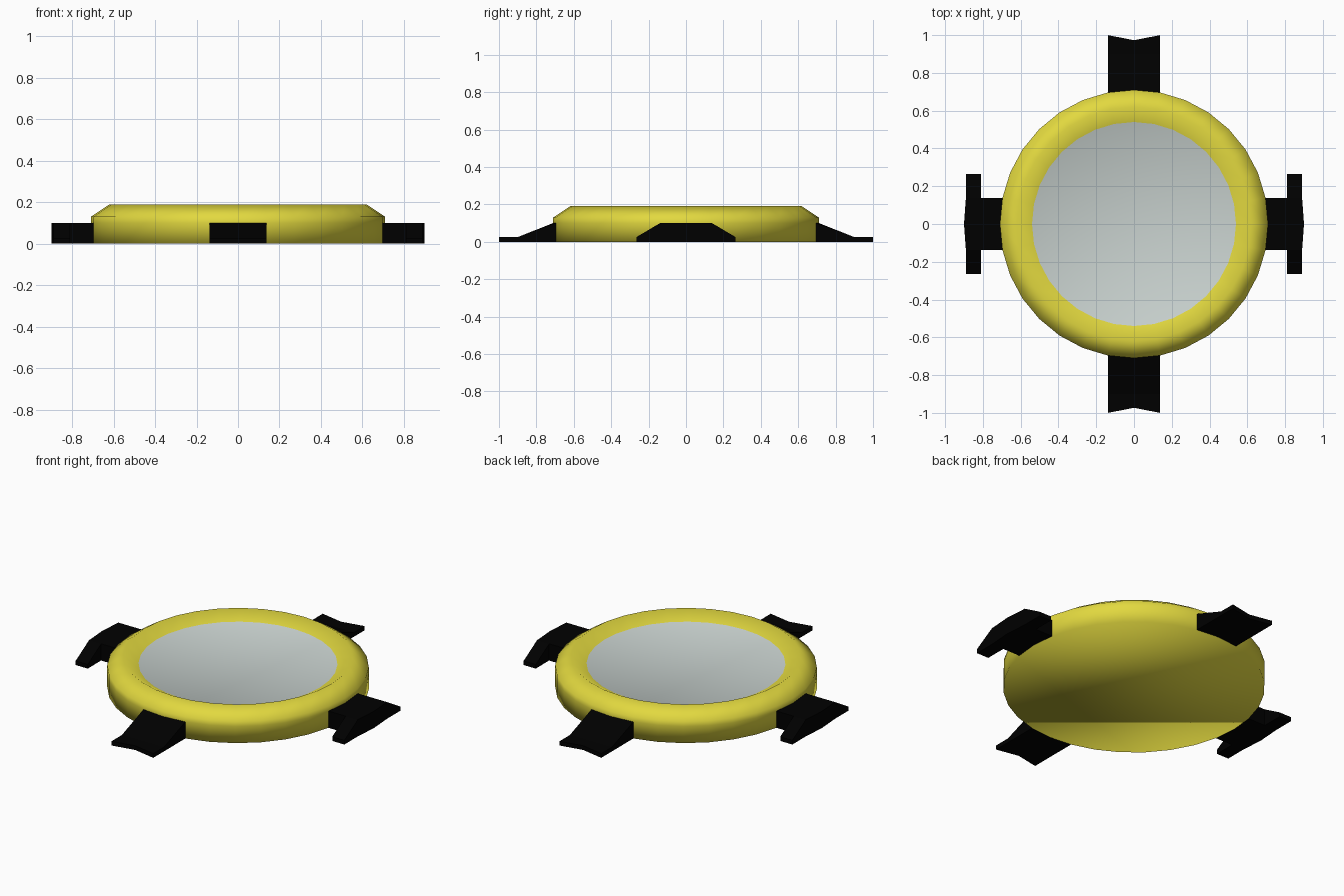
import bpy, bmesh, math

if "Cube" in bpy.data.objects:
    bpy.data.objects.remove(bpy.data.objects["Cube"])

SIDES = 32
R = 0.71


def material(name, rgb):
    m = bpy.data.materials.new(name)
    m.diffuse_color = (*rgb, 1)
    m.use_nodes = True
    m.node_tree.nodes["Principled BSDF"].inputs["Base Color"].default_value = m.diffuse_color
    return m


def finish(bm, name, mat, smooth=None):
    bmesh.ops.remove_doubles(bm, verts=bm.verts, dist=1e-5)
    bmesh.ops.recalc_face_normals(bm, faces=bm.faces)
    me = bpy.data.meshes.new(name)
    bm.to_mesh(me)
    bm.free()
    ob = bpy.data.objects.new(name, me)
    bpy.context.collection.objects.link(ob)
    me.materials.append(mat)
    if smooth:
        bpy.ops.object.select_all(action='DESELECT')
        ob.select_set(True)
        bpy.context.view_layer.objects.active = ob
        bpy.ops.object.shade_smooth_by_angle(angle=math.radians(smooth))
    return ob


def loft(bm, rings, caps=(True, True)):
    """Bridge matching closed outlines and cap the chosen ends."""
    vs = [[bm.verts.new(p) for p in r] for r in rings]
    n = len(vs[0])
    for a, b in zip(vs, vs[1:]):
        for i in range(n):
            j = (i + 1) % n
            bm.faces.new((a[i], a[j], b[j], b[i]))
    for ring, cap in zip((vs[0], vs[-1]), caps):
        if cap:
            bm.faces.new(ring)


def circle(r, z):
    return [(r * math.cos(a), r * math.sin(a), z)
            for a in (2 * math.pi * i / SIDES for i in range(SIDES))]


def mirrored(ob, axis):
    m = ob.modifiers.new("mirror", 'MIRROR')
    m.use_axis = [axis == 'X', axis == 'Y', False]


yellow = material("yellow", (0.76, 0.69, 0.05))
black = material("black", (0.0, 0.0, 0.0))
grey = material("pale_grey", (0.58, 0.64, 0.62))

# Round case with a rounded raised rim and a flat face inside it, one smooth skin
bm = bmesh.new()
loft(bm, [circle(r, z) for r, z in
          [(R, 0), (R, 0.1), (R, 0.13), (0.62, 0.19), (0.54, 0.145)]])
case = finish(bm, "case", yellow, 100)
case.data.materials.append(grey)
for f in case.data.polygons:
    if f.center.xy.length < 0.01 and f.center.z > 0.1:
        f.material_index = 1

# Lugs start on the two case facets either side of each axis
step = 2 * math.pi / SIDES
W = R * math.sin(step)
IN = R * math.cos(step)

# Front and back lugs: sloping to a thin notched tongue
bm = bmesh.new()
loft(bm, [[(x, start, 0), (x, end, 0), (x, end, 0.025), (x, 0.9, 0.025), (x, start, 0.1)]
          for x, start, end in [(-W, IN, 1.0), (0, R, 0.973), (W, IN, 1.0)]])
mirrored(finish(bm, "strap_lugs", black), 'Y')

# Side lugs: short arm that meets a crossbar with tapered wings
bm = bmesh.new()
loft(bm, [[(x0, y, 0), (0.81, y, 0), (0.89, y, 0), (0.89, y, 0.1), (0.81, y, 0.1), (x0, y, 0.1)]
          if y else
          [(x0, y, 0), (0.81, y, 0), (0.9, y, 0), (0.9, y, 0.1), (0.81, y, 0.1), (x0, y, 0.1)]
          for y, x0 in [(-W, IN), (0, R), (W, IN)]])
for s in (-1, 1):
    loft(bm, [[(0.81, s * y, 0), (0.89, s * y, 0), (0.89, s * y, h), (0.81, s * y, h)]
              for y, h in [(W, 0.1), (0.265, 0.025)]], (False, True))
mirrored(finish(bm, "side_lugs", black), 'X')
